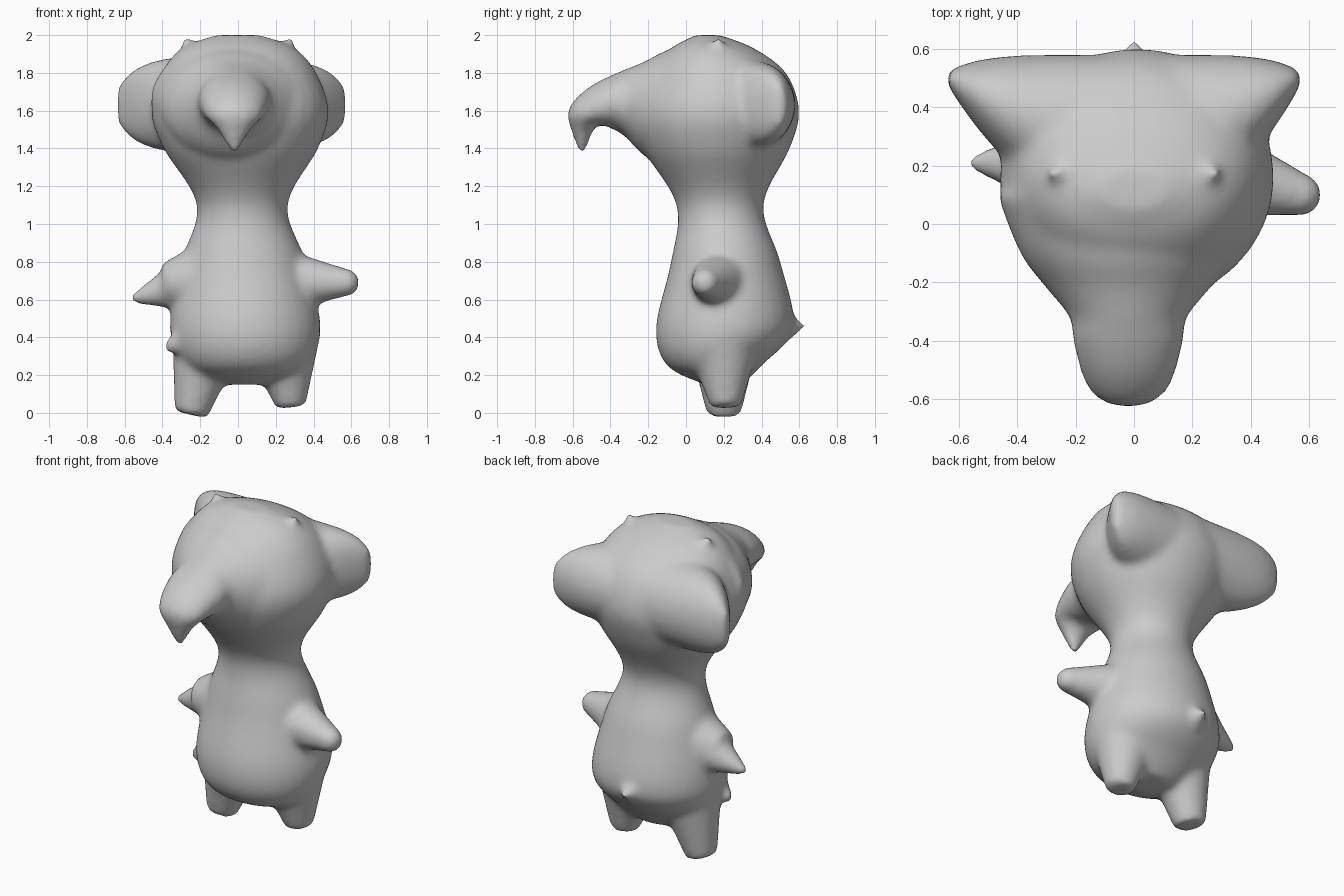
import bpy, bmesh
from math import sin, cos, pi, sqrt
from mathutils import Vector, Matrix

default_cube = bpy.data.objects.get("Cube")
if default_cube:
    bpy.data.objects.remove(default_cube, do_unlink=True)

AXIS_X, AXIS_Y, AXIS_Z = Matrix.Identity(3)
SIDES = 32
bm = bmesh.new()


def loft(rings):
    """Closed tube through rings of (centre, first half-axis, second half-axis)."""
    loops = []
    for centre, u, v in rings:
        angles = [2 * pi * i / SIDES for i in range(SIDES)]
        loops.append([bm.verts.new(centre + u * cos(a) + v * sin(a)) for a in angles])
    for lower, upper in zip(loops, loops[1:]):
        for i in range(SIDES):
            j = (i + 1) % SIDES
            bm.faces.new((lower[i], lower[j], upper[j], upper[i]))
    bm.faces.new(loops[0][::-1])
    bm.faces.new(loops[-1])


def smooth_rows(rows, steps=6):
    """Pass a smooth spline through a few key rows of numbers."""
    keys = [Vector(row) for row in rows]
    keys = [keys[0]] + keys + [keys[-1]]
    result = []
    for before, start, end, after in zip(keys, keys[1:], keys[2:], keys[3:]):
        for step in range(steps):
            t = step / steps
            leave, arrive = (end - before) / 2, (after - start) / 2
            blend = t * t * (3 - 2 * t)
            result.append(start.lerp(end, blend) + leave * t * (1 - t) ** 2
                          - arrive * t * t * (1 - t))
    return result + [keys[-1]]


def limb(start, end, start_radius, end_radius, rounded=False):
    """Tapered limb, optionally finished with a ball."""
    start, end = Vector(start), Vector(end)
    direction = (end - start).normalized()
    u = direction.orthogonal().normalized()
    v = direction.cross(u)
    loft([(start, u * start_radius, v * start_radius), (end, u * end_radius, v * end_radius)])
    if rounded:
        bmesh.ops.create_uvsphere(bm, u_segments=SIDES, v_segments=SIDES // 2,
                                  radius=end_radius, matrix=Matrix.Translation(end))


# Belly, neck and head: height, half width, front, back
torso_keys = [(.15, .15, .1, .3), (.25, .32, -.1, .4), (.45, .4, -.16, .57),
              (.8, .33, -.08, .5), (1.1, .24, -.05, .41), (1.4, .41, -.23, .55),
              (1.6, .47, -.28, .6), (1.8, .41, -.2, .53), (1.93, .3, -.08, .36),
              (2, .12, .05, .18)]
loft([(Vector(((2 - z) / 40, (front + back) / 2, z)), AXIS_X * width, AXIS_Y * (back - front) / 2)
      for z, width, front, back in smooth_rows(torso_keys)])

# Snout bending down into a pointed tip: depth, height, half width, thickness, bend
snout_keys = [(.1, 1.66, .45, .31, 0), (-.1, 1.62, .37, .3, 0), (-.22, 1.61, .28, .25, 0),
              (-.32, 1.64, .2, .18, 0), (-.4, 1.64, .19, .14, .1),
              (-.53, 1.57, .15, .1, 1.1), (-.55, 1.5, .09, .06, 1.5), (-.55, 1.38, .02, .02, 1.5)]
loft([(Vector((-.02, y, z)), AXIS_X * width, (AXIS_Z * cos(bend) - AXIS_Y * sin(bend)) * thick)
      for y, z, width, thick, bend in smooth_rows(snout_keys)])

# Ears: flat behind, sweeping to a rounded outer edge
for reach, height in ((.59, .24), (-.66, .26)):
    ear = []
    for step in range(1, SIDES):
        t = step / SIDES
        depth = (1 - t ** 3) / 4
        back = .58 - .07 * t ** 6
        ear.append((Vector((reach * t, back - depth, 1.63)),
                    AXIS_Y * depth, AXIS_Z * height * sqrt(1 - t ** 4)))
    loft(ear)

# Arms: one rounded, one pointed, each with a broader shoulder
limb((.2, .2, .7), (.57, .1, .69), .18, .075, rounded=True)
limb((-.2, .2, .7), (-.57, .21, .6), .18, .02)
for side in (-1, 1):
    limb((side * .2, .19, .7), (side * .4, .18, .69), .2, .1)

# Legs with flat soles
limb((.24, .2, .35), (.28, .21, .03), .19, .08)
limb((-.17, .2, .35), (-.25, .2, -.01), .18, .09)

# Spurs on the hip, the rump and the crown
limb((-.24, .1, .4), (-.39, .1, .34), .11, .02)
limb((0, .45, .46), (0, .63, .46), .15, .01)
for side in (-1, 1):
    limb((side * .22, .18, 1.9), (side * .29, .17, 1.98), .06, .02)

bmesh.ops.recalc_face_normals(bm, faces=bm.faces[:])
mesh = bpy.data.meshes.new("creature_body")
bm.to_mesh(mesh)
bm.free()
body = bpy.data.objects.new("creature_body", mesh)
bpy.context.collection.objects.link(body)

# Plain grey clay
grey = (.6, .6, .6, 1)
clay = bpy.data.materials.new("grey_clay")
clay.use_nodes = True
clay.diffuse_color = grey
clay.node_tree.nodes["Principled BSDF"].inputs["Base Color"].default_value = grey
mesh.materials.append(clay)

# Fuse all parts into one skin and soften the joins
fuse = body.modifiers.new("fuse", "REMESH")
fuse.mode = "VOXEL"
fuse.voxel_size = .018
fuse.use_smooth_shade = True
soften = body.modifiers.new("soften", "SMOOTH")
soften.factor = .5
soften.iterations = 16
